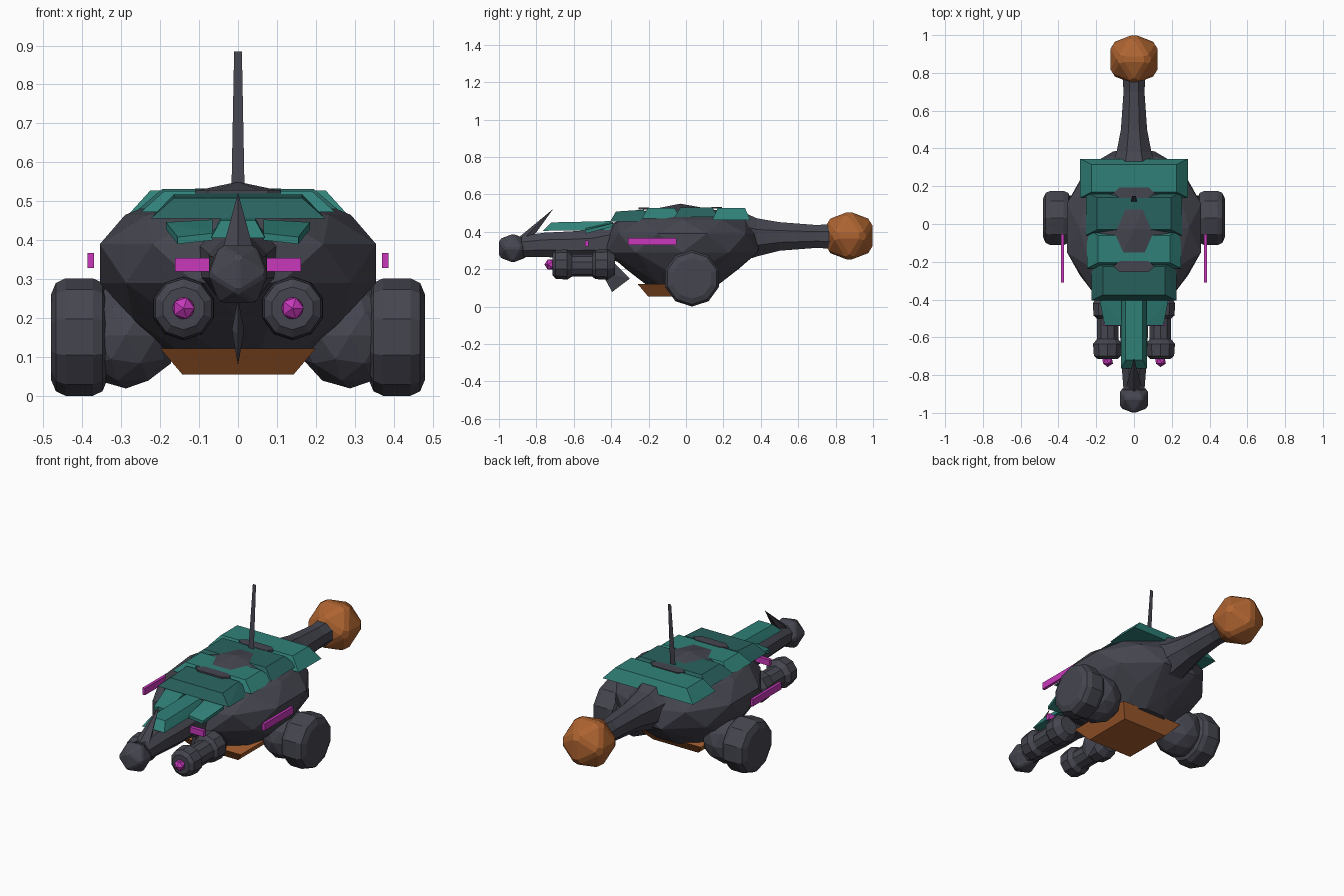
import bpy, bmesh, math
from mathutils import Vector, Matrix

cube = bpy.data.objects.get("Cube")
if cube:
    bpy.data.objects.remove(cube, do_unlink=True)


def material(name, rgb):
    m = bpy.data.materials.new(name)
    m.use_nodes = True
    m.diffuse_color = (*rgb, 1)
    m.node_tree.nodes["Principled BSDF"].inputs["Base Color"].default_value = (*rgb, 1)
    return m


GREY = material("charcoal", (0.06, 0.06, 0.08))
TEAL = material("teal", (0.03, 0.22, 0.19))
DEEP = material("deep teal", (0.022, 0.125, 0.115))
RUST = material("rust orange", (0.42, 0.125, 0.03))
PINK = material("magenta", (0.58, 0.04, 0.5))


def finish(name, bm, mat):
    bmesh.ops.recalc_face_normals(bm, faces=bm.faces)
    me = bpy.data.meshes.new(name)
    bm.to_mesh(me)
    bm.free()
    me.materials.append(mat)
    ob = bpy.data.objects.new(name, me)
    bpy.context.collection.objects.link(ob)
    return ob


def hull(name, points, mat):
    bm = bmesh.new()
    for p in points:
        bm.verts.new(p)
    res = bmesh.ops.convex_hull(bm, input=bm.verts)
    bmesh.ops.delete(bm, geom=[v for v in res["geom_interior"] if isinstance(v, bmesh.types.BMVert)],
                     context='VERTS')
    return finish(name, bm, mat)


def ball(name, centre, radius, mat, level=1, bevel=0.0, turn=0.0, axis='Y'):
    bm = bmesh.new()
    bmesh.ops.create_icosphere(bm, subdivisions=level, radius=radius)
    if bevel:
        bmesh.ops.bevel(bm, geom=bm.edges[:], offset=bevel, segments=1, affect='EDGES')
    bmesh.ops.transform(bm, verts=bm.verts, matrix=Matrix.Translation(centre)
                        @ Matrix.Rotation(math.radians(turn), 4, axis))
    return finish(name, bm, mat)


def lathe(name, origin, axis, profile, sides, mat, squash=1.0):
    """Rings of (distance, radius, height shift) along the x or y axis, capped."""
    bm = bmesh.new()
    rings = []
    for d, r, dz in profile:
        ring = []
        for i in range(sides):
            a = 2 * math.pi * (i + 0.5) / sides
            u, w = r * math.cos(a), r * squash * math.sin(a) + dz
            p = Vector((d, u, w)) if axis == 'x' else Vector((u, d, w))
            ring.append(bm.verts.new(p + Vector(origin)))
        rings.append(ring)
    for a, b in zip(rings, rings[1:]):
        for i in range(sides):
            j = (i + 1) % sides
            bm.faces.new((a[i], a[j], b[j], b[i]))
    bm.faces.new(rings[0])
    bm.faces.new(rings[-1])
    return finish(name, bm, mat)


def slab(name, x, y0, y1, z0, z1, inset, mat, cx=0, end_inset=None, front_drop=0):
    """Block whose far face (at z1) is inset on all sides and may tilt forward."""
    e = inset if end_inset is None else end_inset
    pts = []
    for s in (-1, 1):
        for y, yt, drop in ((y0, y0 + e, front_drop), (y1, y1 - e, 0)):
            pts += [(cx + s * x, y, z0), (cx + s * (x - inset), yt, z1 - drop)]
    return hull(name, pts, mat)


# Faceted body from rings: height, half width, half length, sides, stagger
body = [(0, -0.03, 0.55)]
for z, rx, ry, n, stagger in ((0.514, 0.17, 0.22, 6, 0), (0.465, 0.29, 0.35, 10, 0),
                              (0.39, 0.373, 0.42, 10, 0.5), (0.29, 0.355, 0.425, 10, 0),
                              (0.2, 0.285, 0.3, 10, 0.5), (0.115, 0.19, 0.2, 10, 0)):
    for i in range(n):
        a = 2 * math.pi * (i + stagger) / n
        body.append((rx * math.cos(a), -0.02 + ry * math.sin(a), z))
hull("body", body, GREY)

# Tail and its club
lathe("tail", (0, 0, 0.375), 'y',
      [(0.3, 0.13, 0.0), (0.38, 0.1, -0.005), (0.5, 0.075, 0.0), (0.7, 0.06, 0.0),
       (0.76, 0.064, 0.0), (0.8, 0.08, 0.0)], 8, GREY, 1.1)
ball("tail_club", (0, 0.873, 0.378), 0.154, RUST, 1, 0.016, -31.7)

# Neck, head, horn and throat fin
lathe("neck", (0, 0, 0.33), 'y',
      [(-0.88, 0.06, -0.008), (-0.76, 0.07, 0.0), (-0.6, 0.079, 0.0), (-0.5, 0.082, 0.004),
       (-0.35, 0.12, 0.02)], 8, GREY)
ball("head", (0, -0.925, 0.312), 0.09, GREY, 1, 0.007, -31.7)
hull("horn", [(0, -0.888, 0.375), (-0.04, -0.855, 0.375), (0.04, -0.855, 0.375),
              (-0.02, -0.805, 0.39), (0.02, -0.805, 0.39), (0, -0.71, 0.522)], GREY)
hull("throat_fin", [(0, -0.44, 0.16), (0, -0.4, 0.25), (0, -0.395, 0.078), (0, -0.3, 0.15),
                    (-0.016, -0.39, 0.17), (0.016, -0.39, 0.17)], GREY)

# Antenna: a single leaning blade
bm = bmesh.new()
bm.faces.new([bm.verts.new(p) for p in ((-0.017, 0.118, 0.52), (0.017, 0.118, 0.52),
                                        (0.01, 0.148, 0.885), (-0.01, 0.148, 0.885))])
finish("antenna", bm, GREY)

# Belly plate
slab("belly_plate", 0.2, -0.26, 0.15, 0.122, 0.055, 0.057, RUST)

# Overlapping back armour, front to rear
for i, (x, y0, y1, z0, z1, drop, mat) in enumerate([
        (0.225, -0.405, -0.195, 0.455, 0.518, 0.01, DEEP),
        (0.25, -0.235, -0.03, 0.472, 0.526, 0, TEAL),
        (0.255, -0.06, 0.17, 0.48, 0.531, 0, DEEP),
        (0.285, 0.14, 0.345, 0.462, 0.528, 0, TEAL)]):
    slab(f"back_armour_{i + 1}", x, y0, y1, z0, z1, 0.06, mat, end_inset=0.03, front_drop=drop)

# Dark patches showing between the armour plates
for name, y, z in (("front_patch", -0.225, 0.529), ("rear_patch", 0.165, 0.533)):
    hull(name, [(0.11 * c, y + 0.028 * s, z + h) for h in (0, -0.009)
                for c, s in ((1, 0), (0.7, 1), (-0.7, 1), (-1, 0), (-0.7, -1), (0.7, -1))], GREY)

# Neck armour
hull("neck_armour", [(s * x, y, z) for s in (-1, 1) for x, y, z in
                     ((0.07, -0.765, 0.405), (0.045, -0.72, 0.45), (0.07, -0.4, 0.41),
                      (0.045, -0.4, 0.457))], TEAL)

# Front light bar
slab("front_light_bar", 0.162, -0.541, -0.52, 0.32, 0.354, 0, PINK)

for side, s in (("left", 1), ("right", -1)):
    # Wheel and the ball joint behind it
    lathe(side + "_wheel", (s * 0.408, 0.032, 0.151), 'x',
          [(-0.073, 0.108, 0), (-0.06, 0.139, 0), (-0.035, 0.151, 0),
           (0.035, 0.151, 0), (0.06, 0.139, 0), (0.073, 0.108, 0)], 10, GREY)
    ball(side + "_hip_joint", (s * 0.288, 0.03, 0.155), 0.136, GREY, 2)

    # Twin front gun: muzzle, barrel, rear collar and glowing tip
    lathe(side + "_gun", (s * 0.14, 0, 0.225), 'y',
          [(-0.715, 0.055, 0), (-0.698, 0.076, 0), (-0.635, 0.081, 0), (-0.61, 0.06, -0.005),
           (-0.5, 0.06, -0.005), (-0.485, 0.078, 0), (-0.42, 0.082, 0), (-0.38, 0.055, 0)],
          10, GREY)
    ball(side + "_gun_tip", (s * 0.14, -0.725, 0.225), 0.032, PINK, turn=90, axis='X')

    # Side light strip
    slab(side + "_light_strip", 0.008, -0.31, -0.052, 0.328, 0.367, 0, PINK, cx=s * 0.378)

    # Armour flap beside the neck
    hull(side + "_neck_flap", [(s * x, y, z + h) for h in (0, 0.018) for x, y, z in
                               ((0.065, -0.538, 0.4), (0.155, -0.538, 0.39),
                                (0.065, -0.39, 0.435), (0.185, -0.39, 0.428))], TEAL)
